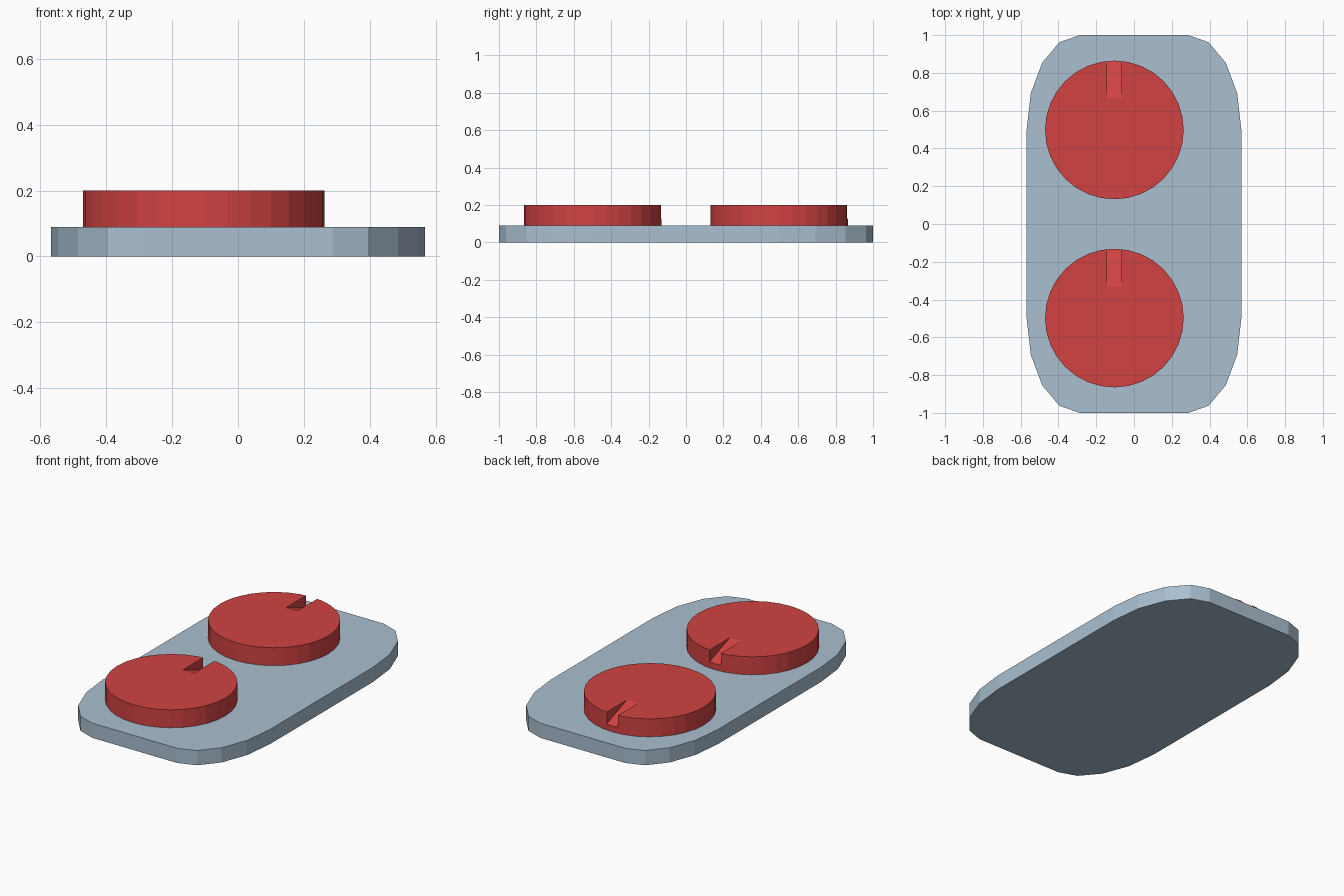
import bpy, bmesh
from math import sin, cos, pi

if "Cube" in bpy.data.objects:
    bpy.data.objects.remove(bpy.data.objects["Cube"])


def material(name, rgb):
    m = bpy.data.materials.new(name)
    m.use_nodes = True
    m.diffuse_color = (*rgb, 1)
    m.node_tree.nodes["Principled BSDF"].inputs["Base Color"].default_value = (*rgb, 1)
    return m


def prism(name, outline, offset, mat):
    """Extrude a closed outline of 3D points along an offset."""
    bm = bmesh.new()
    face = bm.faces.new([bm.verts.new(p) for p in outline])
    grown = bmesh.ops.extrude_face_region(bm, geom=[face])["geom"]
    bmesh.ops.translate(bm, vec=offset,
                        verts=[v for v in grown if isinstance(v, bmesh.types.BMVert)])
    bmesh.ops.recalc_face_normals(bm, faces=bm.faces)
    mesh = bpy.data.meshes.new(name)
    bm.to_mesh(mesh)
    bm.free()
    mesh.materials.append(mat)
    obj = bpy.data.objects.new(name, mesh)
    bpy.context.collection.objects.link(obj)
    return obj


grey = material("pale blue grey", (0.40, 0.52, 0.63))
red = material("red", (0.64, 0.055, 0.055))

# Base plate with elliptical corners, four segments each
plate = []
for quarter, (sx, sy) in enumerate([(1, 1), (-1, 1), (-1, -1), (1, -1)]):
    for i in range(5):
        a = (quarter + i / 4) * pi / 2
        plate.append((sx * 0.288 + 0.28 * cos(a), sy * 0.5 + 0.5 * sin(a), 0))
prism("base_plate", plate, (0, 0, 0.09), grey)

# Round knobs, each with a ramped pointer slot at its back rim
KNOB_X, RADIUS, TOP = -0.104, 0.367, 0.2
for name, y in (("front_knob", -0.498), ("back_knob", 0.498)):
    rim = [(KNOB_X + RADIUS * cos(i * pi / 16), y + RADIUS * sin(i * pi / 16), 0.085)
           for i in range(32)]
    knob = prism(name, rim, (0, 0, TOP - 0.085), red)

    ramp = [(0.168, TOP), (0.4, 0.114), (0.4, 0.25), (0.168, 0.25)]
    cutter = prism("slot_cutter", [(KNOB_X - 0.038, y + d, z) for d, z in ramp],
                   (0.076, 0, 0), red)
    cutter.hide_render = True
    cut = knob.modifiers.new("slot", "BOOLEAN")
    cut.operation = "DIFFERENCE"
    cut.solver = "EXACT"
    cut.object = cutter
    bpy.context.view_layer.objects.active = knob
    bpy.ops.object.modifier_apply(modifier=cut.name)
    bpy.data.objects.remove(cutter)
